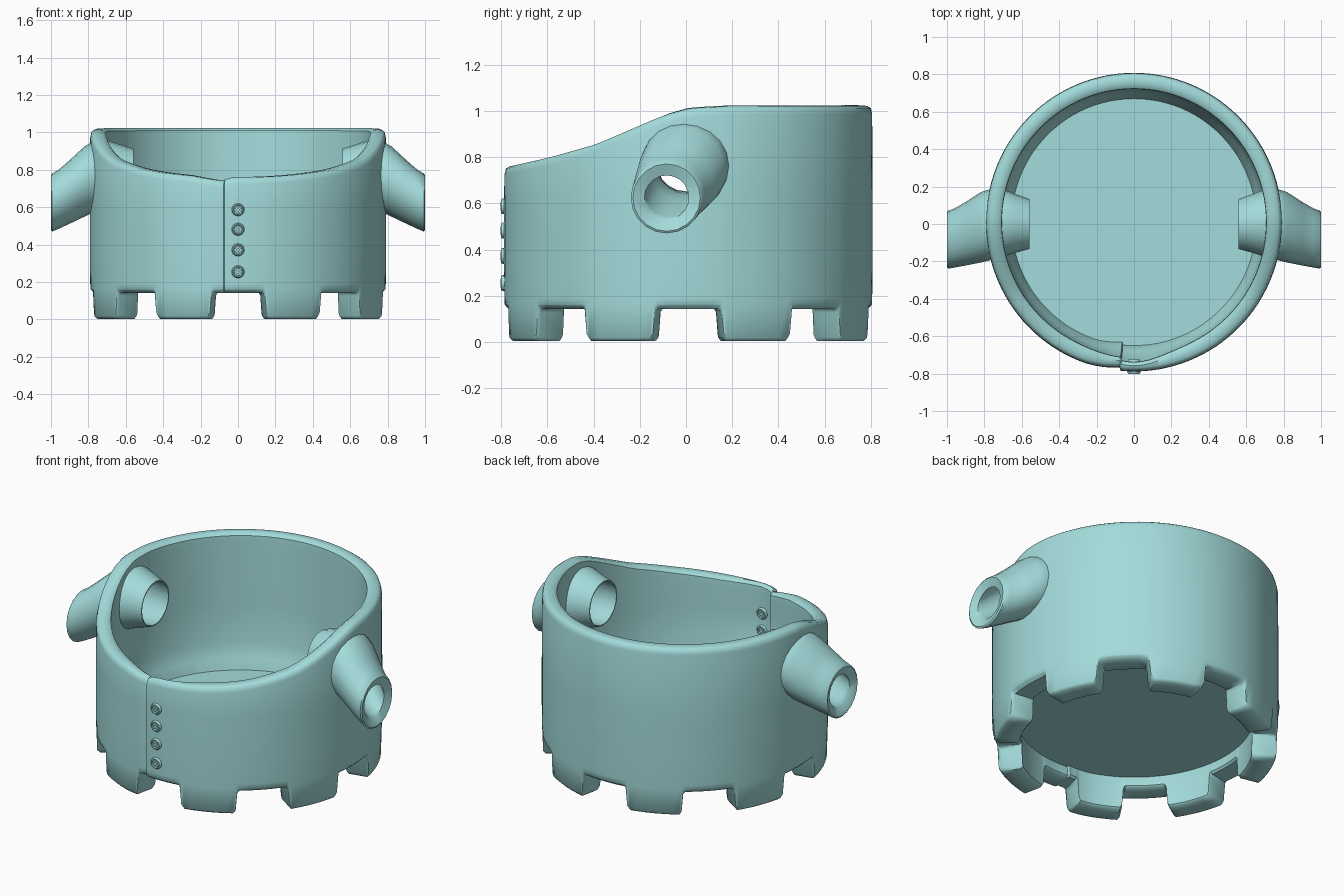
import bpy, bmesh, math
from mathutils import Vector

if "Cube" in bpy.data.objects:
    bpy.data.objects.remove(bpy.data.objects["Cube"])

teal = bpy.data.materials.new("pale_teal")
teal.diffuse_color = (0.37, 0.71, 0.71, 1)
teal.use_nodes = True
teal.node_tree.nodes["Principled BSDF"].inputs["Base Color"].default_value = teal.diffuse_color
CY = 0.01          # centre of the round body in y
SY = 1.008         # slight stretch of the body from front to back


def lerp_table(pts, v):
    if v <= pts[0][0]:
        return pts[0][1]
    for (a, p), (b, q) in zip(pts, pts[1:]):
        if v <= b:
            return p + (q - p) * (v - a) / (b - a)
    return pts[-1][1]


def make(name, bm, smooth=True):
    bmesh.ops.recalc_face_normals(bm, faces=bm.faces)
    me = bpy.data.meshes.new(name)
    bm.to_mesh(me)
    bm.free()
    ob = bpy.data.objects.new(name, me)
    bpy.context.collection.objects.link(ob)
    me.materials.append(teal)
    if smooth:
        smooth_it(ob)
    return ob


def smooth_it(ob):
    bpy.ops.object.select_all(action='DESELECT')
    ob.select_set(True)
    bpy.context.view_layer.objects.active = ob
    bpy.ops.object.shade_smooth_by_angle(angle=math.radians(45))


def loft(rings, close_loop=False, caps=False):
    """Skin a list of rings of points, each ring being closed."""
    bm = bmesh.new()
    vs = [[bm.verts.new(p) for p in r] for r in rings]
    n = len(vs[0])
    pairs = list(zip(vs, vs[1:])) + ([(vs[-1], vs[0])] if close_loop else [])
    for a, b in pairs:
        for i in range(n):
            j = (i + 1) % n
            bm.faces.new((a[i], a[j], b[j], b[i]))
    if caps:
        bm.faces.new(vs[0])
        bm.faces.new(vs[-1])
    return bm


# --- Body wall: one cross-section per angle, lowered into eight feet ---
RIM = [(-0.79, 0.758), (-0.6, 0.80), (-0.4, 0.855), (-0.15, 0.96), (-0.07, 0.99),
       (0.02, 1.012), (0.18, 1.02), (0.8, 1.022)]
FOOT = [(9.6, 0.142), (10.5, 0.128), (11.2, 0.02), (12.2, 0.003)]
SEAM = -5.2        # angle of the overlapping front edge


def section(deg):
    # angle is measured from the front, positive towards +x
    a = math.radians(deg)
    off = abs((deg + 22.5) % 45 - 22.5)
    zb = lerp_table(FOOT, off)
    # the left side tucks slightly in at the seam, the right corner is rounded
    tuck = max(0, 1 - (SEAM - deg) / 14) if deg < SEAM else 0
    corner = max(0, 1 - (deg - SEAM) / 5) if deg >= SEAM else 0
    top = lerp_table(RIM, CY - 0.795 * math.cos(a)) - 0.022 * tuck - 0.014 * corner ** 2
    shift = -0.018 * tuck ** 1.5
    thin = 0.035 * math.exp(-(deg / 13) ** 2)   # thinner wall at the front closure
    prof = [(0.648, zb + 0.012), (0.660, zb), (0.770, zb), (0.785, zb + 0.015),
            (0.789, 0.162), (0.790, 0.19), (0.792, 0.32), (0.792, 0.6),
            (0.790, top - 0.035), (0.784, top - 0.010), (0.770, top),
            (0.727 + thin, top + 0.003), (0.708 + thin, top - 0.012),
            (0.706 + thin, top - 0.05), (0.711 + thin, 0.58), (0.702 + thin, 0.36),
            (0.684, 0.27), (0.655, 0.215)]
    return [((r + shift) * math.sin(a), CY - SY * (r + shift) * math.cos(a), z)
            for r, z in prof]


angles = [SEAM - 0.5, SEAM]
for k in range(8):
    for d in (0, 3.2, 6.4, 9.6, 10.5, 11.2, 12.2, 15.5, 19, 22.5):
        angles += [k * 45 + d] + ([k * 45 - d] if 0 < d < 22 else [])
angles = sorted(((a + 180) % 360) - 180 for a in angles)
body = make("body_wall", loft([section(d) for d in angles], close_loop=True), False)

# --- Arm sleeves: flared tubes through the wall (x, y, z, outer r, bore r) ---
SLEEVE = [(0.56, 0.0, 0.78, 0.134, 0.128), (0.63, 0.003, 0.78, 0.156, 0.132),
          (0.70, 0.005, 0.778, 0.180, 0.136), (0.77, -0.004, 0.764, 0.190, 0.136),
          (0.82, -0.018, 0.738, 0.188, 0.13), (0.90, -0.052, 0.682, 0.170, 0.114),
          (0.96, -0.075, 0.642, 0.158, 0.10), (0.994, -0.084, 0.625, 0.155, 0.096)]


def ring(side, x, y, z, r, n=20):
    return [(side * x, y + r * math.cos(i * math.tau / n), z + r * math.sin(i * math.tau / n))
            for i in range(n)]


for side, label in ((1, "right"), (-1, "left")):
    outer = [ring(side, x, y, z, ro) for x, y, z, ro, ri in SLEEVE]
    lip = [ring(side, 1.0, -0.084, 0.625, 0.146)]
    bore = [ring(side, min(x, 0.98), y, z, ri) for x, y, z, ro, ri in reversed(SLEEVE)]
    make("sleeve_" + label, loft(outer + lip + bore, close_loop=True))
    # opening through the wall behind the sleeve
    cutter = make("cutter_" + label, loft([ring(side, x, y, z, ri + 0.004)
                  for x, y, z, ro, ri in SLEEVE], caps=True), False)
    bpy.context.view_layer.objects.active = body
    mod = body.modifiers.new("opening", 'BOOLEAN')
    mod.operation, mod.solver, mod.object = 'DIFFERENCE', 'EXACT', cutter
    bpy.ops.object.modifier_apply(modifier=mod.name)
    bpy.data.objects.remove(cutter)
smooth_it(body)

# --- Floor: a thin disc facing up ---
bm = bmesh.new()
bm.faces.new([bm.verts.new((0.657 * math.cos(i * math.tau / 64),
                            CY + SY * 0.657 * math.sin(i * math.tau / 64), 0.212))
              for i in range(64)])
make("floor", bm, False)
floor = bpy.data.objects["floor"].data
if floor.polygons[0].normal.z < 0:
    floor.flip_normals()


# --- Buttons: rounded discs with a crossed stitch, outside and inside ---
def button(name, y, z, d):
    prof = [(0.034, -0.012), (0.034, 0.006), (0.029, 0.013), (0.024, 0.013), (0.021, 0.004)]
    bm = loft([[(r * math.cos(i * math.tau / 16), y + d * h, z + r * math.sin(i * math.tau / 16))
                for i in range(16)] for r, h in prof], caps=True)
    for s in (1, -1):
        u = Vector((1, 0, s)).normalized() * 0.022
        w = Vector((-s, 0, 1)).normalized() * 0.005
        lo, hi = Vector((0, y + d * 0.002, z)), Vector((0, y + d * 0.0135, z))
        quads = [[c + u + w, c - u + w, c - u - w, c + u - w] for c in (lo, hi)]
        a, b = [[bm.verts.new(p) for p in q] for q in quads]
        bm.faces.new(a)
        bm.faces.new(b)
        for i in range(4):
            j = (i + 1) % 4
            bm.faces.new((a[i], a[j], b[j], b[i]))
    make(name, bm)


for i, z in enumerate((0.255, 0.372, 0.482, 0.587)):
    button(f"button_{i + 1}", CY - 0.799, z, -1)
    button(f"inner_button_{i + 1}", CY - 0.748, z, 1)
